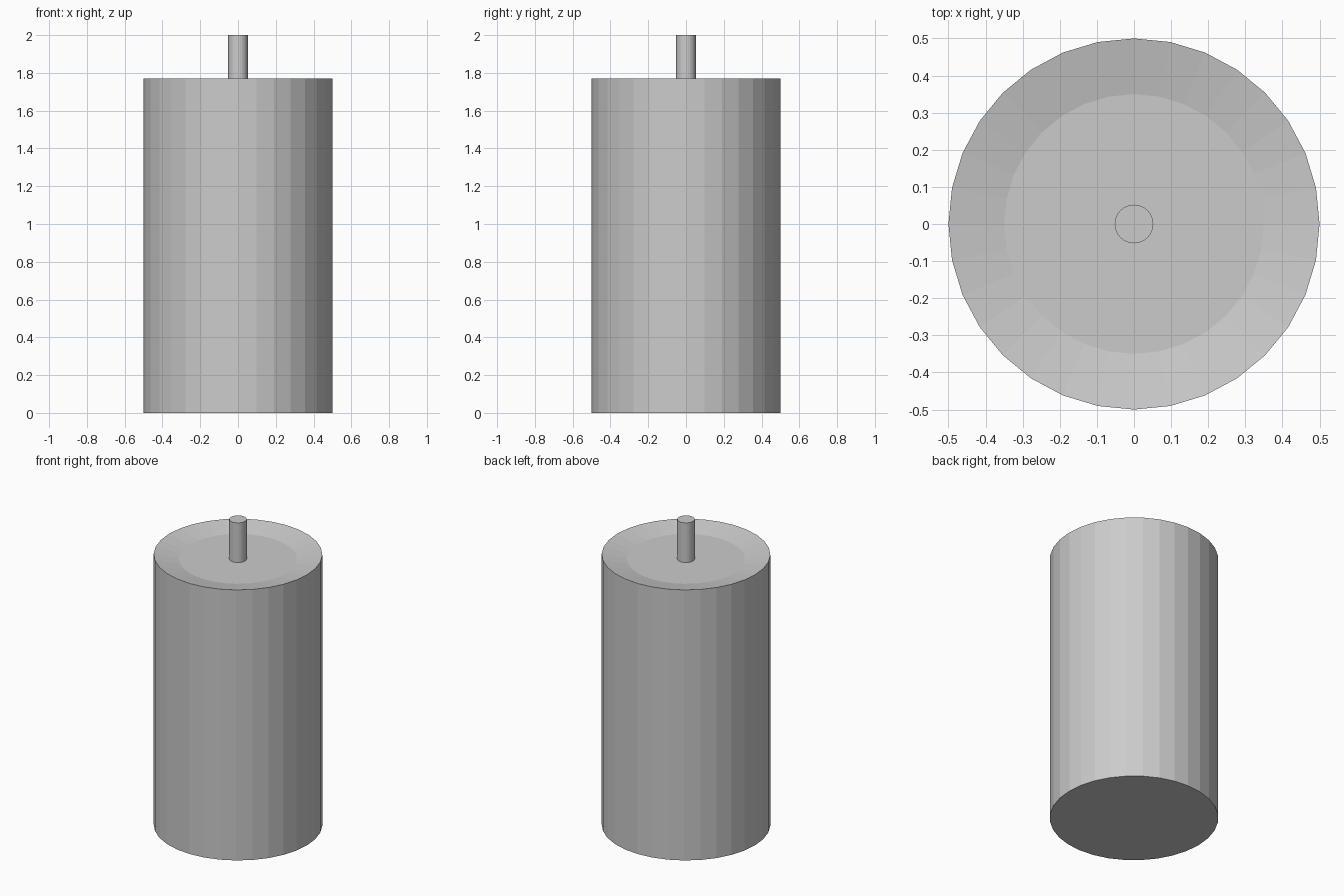
import bpy
import bmesh
from math import cos, sin, tau

cube = bpy.data.objects.get("Cube")
if cube:
    bpy.data.objects.remove(cube, do_unlink=True)

SIDES = 32

grey = bpy.data.materials.new("plain grey")
grey.use_nodes = True
colour = (0.6, 0.6, 0.6, 1)
grey.diffuse_color = colour
grey.node_tree.nodes["Principled BSDF"].inputs["Base Color"].default_value = colour


def lathe(name, profile):
    """Turn a (radius, height) profile into a flat-sided solid with capped ends."""
    bm = bmesh.new()
    rings = [[bm.verts.new((r * cos(tau * i / SIDES), r * sin(tau * i / SIDES), z))
              for i in range(SIDES)] for r, z in profile]
    for low, high in zip(rings, rings[1:]):
        for i in range(SIDES):
            j = (i + 1) % SIDES
            bm.faces.new((low[i], low[j], high[j], high[i]))
    bm.faces.new(rings[0][::-1])
    bm.faces.new(rings[-1])
    mesh = bpy.data.meshes.new(name)
    bm.to_mesh(mesh)
    bm.free()
    mesh.materials.append(grey)
    obj = bpy.data.objects.new(name, mesh)
    bpy.context.collection.objects.link(obj)
    return obj


# Candle body with a shallow dished top
lathe("candle_body", [(0.5, 0), (0.5, 1.77), (0.35, 1.74)])

# Wick rising from the dish
lathe("wick", [(0.052, 1.735), (0.052, 2.0)])
